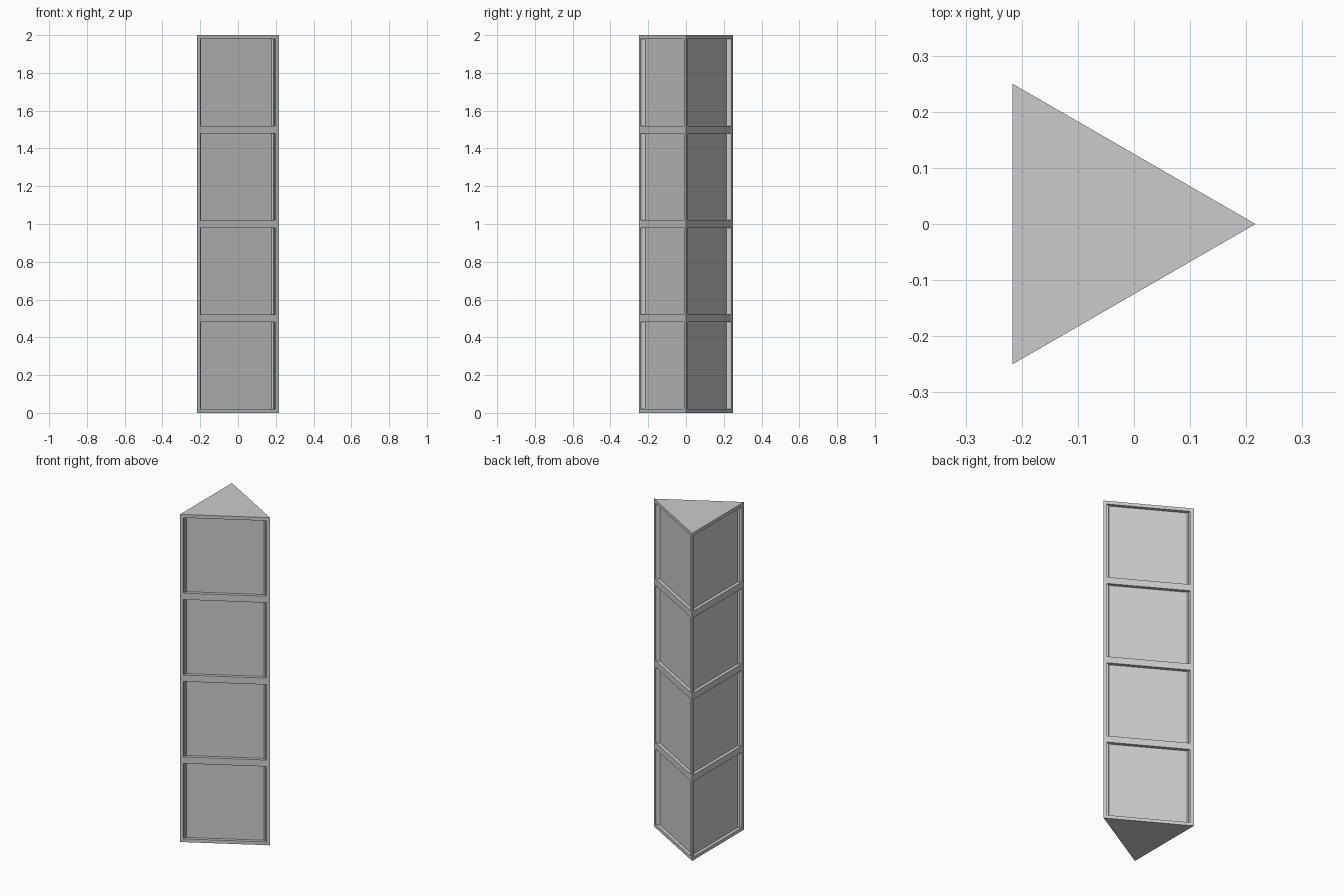
import bpy, bmesh, math

if "Cube" in bpy.data.objects:
    bpy.data.objects.remove(bpy.data.objects["Cube"])

SIDE, HEIGHT, LEVELS = 0.5, 2.0, 4
FRAME, DEPTH = 0.02, 0.02
half_x = SIDE * math.sqrt(3) / 4

bm = bmesh.new()

# Stacked triangular rings
corners = [(-half_x, -SIDE / 2), (half_x, 0), (-half_x, SIDE / 2)]
rings = [[bm.verts.new((x, y, HEIGHT * i / LEVELS)) for x, y in corners]
         for i in range(LEVELS + 1)]

# End caps
bm.faces.new(rings[0][::-1])
bm.faces.new(rings[-1])

# Four square panels on each of the three sides
panels = []
for low, high in zip(rings, rings[1:]):
    for k in range(3):
        n = (k + 1) % 3
        panels.append(bm.faces.new((low[k], low[n], high[n], high[k])))
bm.normal_update()

# Frame each panel, then sink it straight inwards
bmesh.ops.inset_individual(bm, faces=panels, thickness=FRAME, use_even_offset=True)
for panel in panels:
    inward = panel.normal * -DEPTH
    result = bmesh.ops.extrude_face_region(bm, geom=[panel])
    verts = [g for g in result["geom"] if isinstance(g, bmesh.types.BMVert)]
    bmesh.ops.translate(bm, verts=verts, vec=inward)
    if panel.is_valid:
        bmesh.ops.delete(bm, geom=[panel], context='FACES_ONLY')

mesh = bpy.data.meshes.new("panelled_column")
bm.normal_update()
bm.to_mesh(mesh)
bm.free()
column = bpy.data.objects.new("panelled_column", mesh)
bpy.context.collection.objects.link(column)
